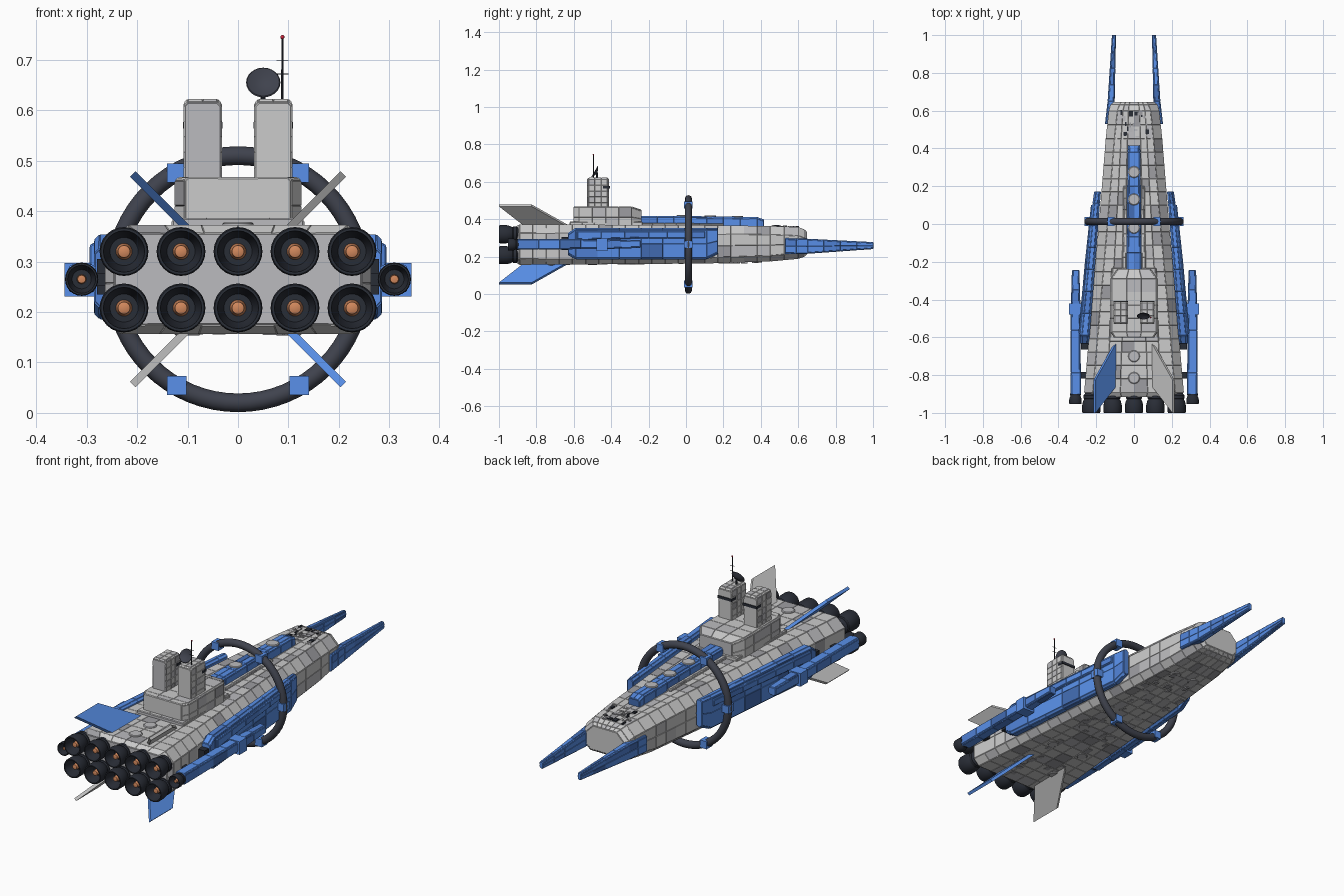
import bpy, bmesh, math, random
from mathutils import Matrix, Vector

if "Cube" in bpy.data.objects:
    bpy.data.objects.remove(bpy.data.objects["Cube"])
random.seed(4)


def material(name, r, g, b):
    m = bpy.data.materials.new(name)
    m.diffuse_color = (r, g, b, 1)
    m.use_nodes = True
    m.node_tree.nodes["Principled BSDF"].inputs["Base Color"].default_value = m.diffuse_color
    return m


GREY = [material("plate_light", .62, .62, .64), material("plate_mid", .5, .5, .52),
        material("plate_dark", .34, .34, .36)]
BLUE = [material("blue_light", .1, .28, .82), material("blue_mid", .08, .22, .66),
        material("blue_dark", .055, .15, .45)]
DARK = [material("dark_metal", .022, .026, .037)]
STEEL = [material("ring_steel", .05, .055, .075)]
GLOW = [material("nozzle_core", .65, .25, .11)]
RED = [material("beacon_red", .6, .02, .05)]


def finish(name, bm, mats, panels=False, smooth=False):
    """Turn a bmesh into an object, optionally with raised hull plating."""
    bmesh.ops.remove_doubles(bm, verts=bm.verts, dist=1e-5)
    bmesh.ops.recalc_face_normals(bm, faces=bm.faces)
    if panels:
        for f in bm.faces:
            f.material_index = random.choices(range(len(mats)), [9, 3, 1][:len(mats)])[0]
        bmesh.ops.inset_individual(bm, faces=bm.faces[:], thickness=.0018, depth=.0018)
    me = bpy.data.meshes.new(name)
    bm.to_mesh(me)
    bm.free()
    for m in mats:
        me.materials.append(m)
    ob = bpy.data.objects.new(name, me)
    bpy.context.collection.objects.link(ob)
    if smooth:
        bpy.context.view_layer.objects.active = ob
        ob.select_set(True)
        bpy.ops.object.shade_smooth_by_angle(angle=math.radians(35))
        ob.select_set(False)
    return ob


def section(y, xc, hw, z0, z1, top, bot, nx, nz):
    """Chamfered rectangle in the xz plane, its flats divided into panels."""
    c = [(-hw + bot, z0), (hw - bot, z0), (hw, z0 + bot), (hw, z1 - top),
         (hw - top, z1), (-hw + top, z1), (-hw, z1 - top), (-hw, z0 + bot)]
    pts = []
    for i, n in enumerate([nx, 1, nz, 1, nx, 1, nz, 1]):
        a, b = Vector(c[i]), Vector(c[(i + 1) % 8])
        pts += [a.lerp(b, k / n) for k in range(n)]
    return [(xc + p.x, y, p.y) for p in pts]


def loft(name, stations, mats, top=.005, bot=.005, nx=1, nz=1, step=.1):
    """Plated body along y; each station is (y, x centre, half width, z0, z1)."""
    bm, rows = bmesh.new(), []
    for a, b in zip(stations, stations[1:]):
        n = max(1, round(abs(b[0] - a[0]) / step))
        rows += [[p + (q - p) * k / n for p, q in zip(a, b)] for k in range(n)]
    rows.append(list(stations[-1]))
    rings = [[bm.verts.new(p) for p in section(*r, top, bot, nx, nz)] for r in rows]
    for r, s in zip(rings, rings[1:]):
        for i in range(len(r)):
            j = (i + 1) % len(r)
            bm.faces.new((r[i], r[j], s[j], s[i]))
    bm.faces.new(rings[0])
    bm.faces.new(rings[-1])
    return finish(name, bm, mats, panels=True)


def lathe(name, profile, loc, mats, tilt=0, seg=24):
    """Spin (radius, height) points; tilt 90 points the axis towards -y."""
    bm = bmesh.new()
    vs = [bm.verts.new((r, 0, h)) for r, h in profile]
    es = [bm.edges.new(e) for e in zip(vs, vs[1:])]
    bmesh.ops.spin(bm, geom=vs + es, cent=(0, 0, 0), axis=(0, 0, 1),
                   angle=math.tau, steps=seg, use_duplicate=False)
    bmesh.ops.transform(bm, verts=bm.verts, matrix=Matrix.Translation(loc)
                        @ Matrix.Rotation(math.radians(tilt), 4, 'X'))
    return finish(name, bm, mats, smooth=True)


def box(name, loc, size, mats):
    bm = bmesh.new()
    bmesh.ops.create_cube(bm, size=1, matrix=Matrix.Translation(loc) @ Matrix.Diagonal((*size, 1)))
    return finish(name, bm, mats)


# Main hull, tapering towards the nose
loft("main_hull", [(-.915, 0, .245, .175, .355), (-.89, 0, .262, .158, .371), (.1, 0, .176, .165, .366),
                   (.45, 0, .148, .176, .362), (.6, 0, .132, .19, .356), (.63, 0, .122, .2, .345),
                   (.645, 0, .11, .212, .333)], GREY, top=.045, bot=.03, nx=6, nz=2, step=.07)

# Two rows of main engines
BELL = [(0, 0), (.03, 0), (.042, .012), (.042, .028), (.037, .032), (.044, .045), (.0485, .065),
        (.0485, .098), (.046, .105), (.041, .105), (.037, .08), (.028, .05), (0, .05)]
for zi, z in enumerate((.208, .32)):
    for i in range(5):
        x = (i - 2) * .113
        lathe(f"engine_bell_{zi}_{i}", BELL, (x, -.895, z), DARK, 90)
        lathe(f"engine_core_{zi}_{i}", [(0, .045), (.017, .045), (.012, .085), (0, .09)],
              (x, -.895, z), GLOW, 90, 16)

# Mirrored side parts
for s, side in ((-1, "left"), (1, "right")):
    # forward prong
    loft(f"prong_{side}", [(.53, s * .133, .019, .215, .297), (.65, s * .121, .017, .217, .294),
                           (1, s * .106, .009, .242, .276)], BLUE, step=.08, nz=2)
    # side armour
    loft(f"side_armour_{side}", [(-.63, s * .262, .022, .21, .325), (-.59, s * .26, .024, .187, .352),
                                 (.11, s * .2, .018, .187, .352), (.17, s * .193, .016, .215, .352)],
         BLUE, top=.01, bot=.01, nz=2, step=.11)
    loft(f"armour_rib_{side}", [(-.58, s * .27, .023, .29, .335), (-.2, s * .236, .022, .3, .335),
                                (.1, s * .208, .018, .3, .335)], BLUE, step=.12)
    box(f"armour_vent_{side}", (s * .26, -.645, .27), (.04, .04, .07), DARK)
    # outrigger pod with clamp, pylons and thruster
    loft(f"pod_{side}", [(-.9, s * .309, .026, .24, .292), (-.45, s * .309, .024, .242, .291),
                         (-.245, s * .309, .018, .248, .286)], BLUE, step=.11)
    box(f"pod_clamp_{side}", (s * .311, -.45, .264), (.066, .058, .066), BLUE)
    for k, y in enumerate((-.45, -.8)):
        box(f"pod_pylon_{side}_{k}", (s * .275, y, .264), (.06, .035, .024), DARK)
    lathe(f"pod_thruster_{side}", [(r * .68, h * .6) for r, h in BELL], (s * .31, -.89, .265), DARK, 90)
    lathe(f"pod_core_{side}", [(0, .02), (.01, .02), (.008, .052), (0, .054)],
          (s * .31, -.89, .265), GLOW, 90, 16)
    # command tower and window band
    loft(f"tower_{side}", [(-.527, s * .07, .036, .455, .615), (-.52, s * .07, .036, .455, .621),
                           (-.42, s * .07, .036, .455, .621), (-.413, s * .07, .036, .455, .612)],
         GREY, top=.007, bot=.001, nx=2, nz=5, step=.035)
    box(f"tower_window_{side}", (s * .07, -.425, .57), (.078, .035, .013), DARK)

# Bridge deck and its stepped foot
loft("bridge_deck", [(-.6, 0, .105, .36, .466), (-.57, 0, .124, .36, .466), (-.29, 0, .124, .36, .466),
                     (-.24, 0, .09, .36, .45)], GREY, top=.006, bot=.001, nx=3, nz=2, step=.07)
loft("bridge_foot", [(-.62, 0, .13, .36, .385), (-.235, 0, .118, .36, .385)], GREY, nx=4, step=.07)

# Dorsal spine
loft("spine", [(-.24, 0, .038, .355, .415), (.02, 0, .036, .355, .415), (.38, 0, .032, .355, .41),
               (.415, 0, .03, .355, .398)], BLUE, top=.008, nx=2, step=.08)
for s in (-1, 1):
    loft("spine_rail_" + ("left" if s < 0 else "right"),
         [(-.24, s * .05, .012, .355, .378), (.2, s * .045, .01, .355, .376)], GREY, step=.06)

# Round hatches above and below
HATCH = [(0, -.02), (.031, -.02), (.031, .004), (.027, .007), (0, .007)]
for k, (y, z) in enumerate(((.275, .411), (.13, .414), (-.02, .415), (-.7, .37), (-.815, .371))):
    lathe(f"top_hatch_{k}", HATCH, (0, y, z), GREY[1:2])
for k in range(6):
    for s in (-1, 1):
        lathe(f"belly_hatch_{k}_{s}", [(r * .85, h) for r, h in HATCH],
              (s * (.1 - k * .009), -.72 + k * .22, .16 + k * .003), GREY[1:2], 180)

# Four tail fins in an X
for k in range(4):
    a = math.radians(45 + 90 * k)
    d, n = Vector((math.cos(a), 0, math.sin(a))), Vector((-math.sin(a), 0, math.cos(a)))
    bm = bmesh.new()
    vs = [bm.verts.new(d * r + Vector((0, y, .265)) - n * .0075)
          for r, y in ((.06, -.53), (.295, -.825), (.295, -1), (.13, -.85), (.06, -.8))]
    f = bm.faces.new(vs)
    ext = bmesh.ops.extrude_face_region(bm, geom=[f])
    bmesh.ops.translate(bm, vec=n * .015, verts=[v for v in ext["geom"] if isinstance(v, bmesh.types.BMVert)])
    finish(f"tail_fin_{k}", bm, BLUE if k % 2 else GREY)

# Ring around the hull with six clamps
bpy.ops.mesh.primitive_torus_add(location=(0, .013, .265), rotation=(math.pi / 2, 0, 0), major_radius=.245,
                                 minor_radius=.0185, major_segments=64, minor_segments=14)
ring = bpy.context.object
ring.name = "ring"
ring.data.materials.append(STEEL[0])
bpy.ops.object.shade_smooth_by_angle()
ring.select_set(False)
for k in range(6):
    a = math.radians(60 * k)
    box(f"ring_clamp_{k}", (.243 * math.cos(a), .013, .265 + .243 * math.sin(a)), (.038, .046, .038), BLUE)
for s in (-1, 1):
    box(f"ring_strut_{s}", (s * .215, .013, .265), (.06, .025, .025), DARK)

# Dish and mast on the towers
lathe("dish", [(0, 0), (.018, .004), (.034, .014), (.032, .016), (.016, .008), (0, .006)],
      (.05, -.475, .648), STEEL, 60)
lathe("dish_post", [(0, 0), (.005, 0), (.005, .035), (0, .035)], (.05, -.475, .615), DARK, 0, 8)
lathe("mast", [(0, 0), (.0025, 0), (.002, .125), (0, .125)], (.088, -.495, .618), DARK, 0, 8)
lathe("mast_beacon", [(.0042 * math.sin(t * math.pi / 6), -.0042 * math.cos(t * math.pi / 6))
                      for t in range(7)], (.088, -.495, .745), RED, 0, 10)
for k, z in enumerate((.672, .698)):
    box(f"mast_bar_{k}", (.088, -.495, z), (.024, .0016, .0016), DARK)

# Small equipment on the nose deck and belly
for k in range(26):
    y = random.uniform(.45, .6)
    box(f"nose_equipment_{k}", (random.uniform(-.075, .075), y, .362 - (y - .45) * .04),
        (random.uniform(.006, .025), random.uniform(.008, .03), random.uniform(.008, .016)),
        random.choice((DARK, GREY[2:], GREY[1:])))
for k in range(40):
    y = random.uniform(-.85, .4)
    box(f"belly_equipment_{k}", (random.uniform(-.12, .12), y, .164 + (y + .5) * .009),
        (random.uniform(.01, .03), random.uniform(.015, .05), .014), GREY[2:])
